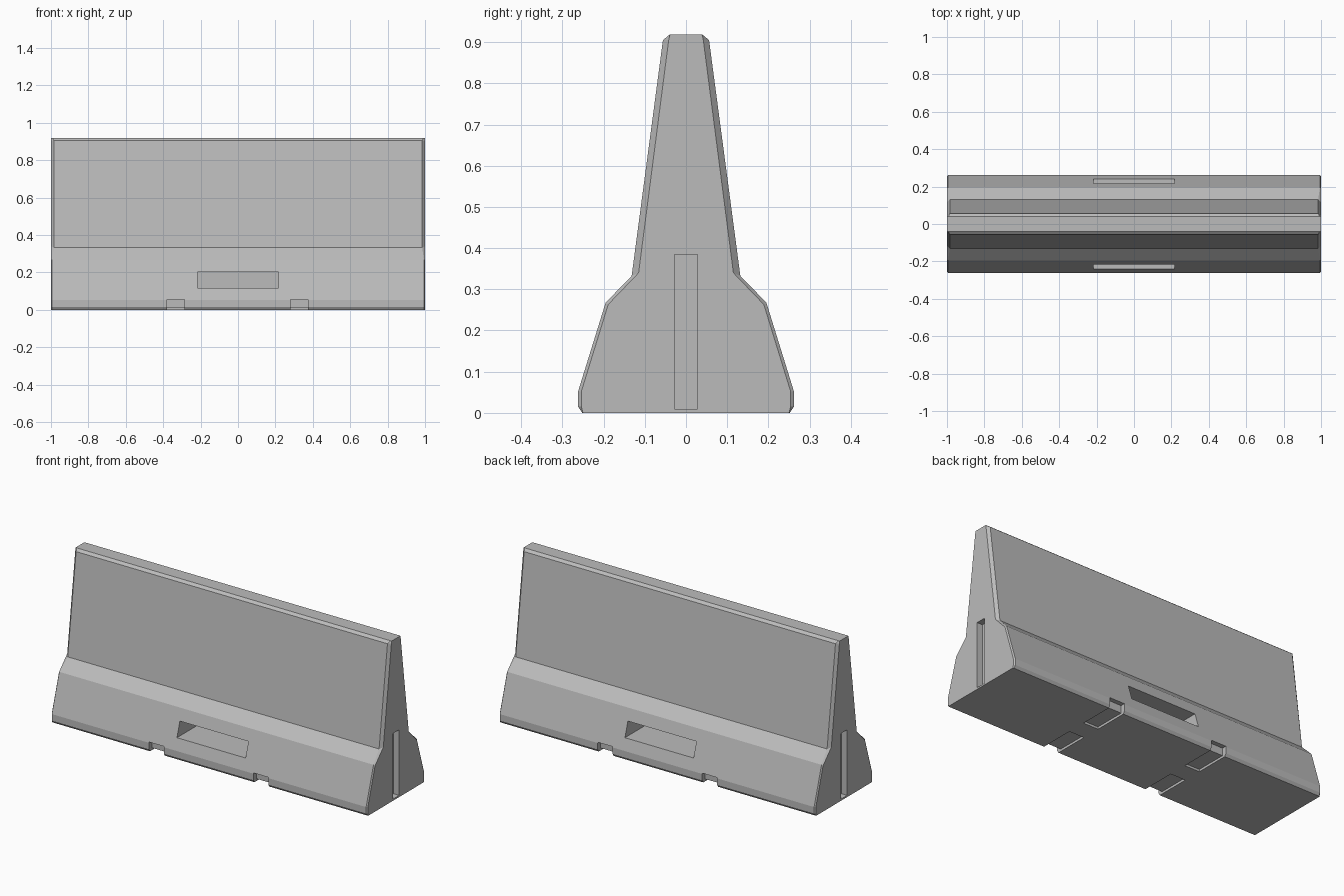
import bpy, bmesh

if "Cube" in bpy.data.objects:
    bpy.data.objects.remove(bpy.data.objects["Cube"])

concrete = bpy.data.materials.new("concrete grey")
concrete.diffuse_color = (0.5, 0.5, 0.5, 1)
concrete.use_nodes = True
concrete.node_tree.nodes["Principled BSDF"].inputs["Base Color"].default_value = concrete.diffuse_color

# Half profile: (body y, z, end-face y, end-face z, chamfer length along x)
PROFILE = [
    (0.252, 0.000, 0.250, 0.000, 0.006),
    (0.262, 0.015, 0.254, 0.015, 0.006),
    (0.262, 0.052, 0.254, 0.052, 0.006),
    (0.195, 0.268, 0.189, 0.263, 0.006),
    (0.132, 0.332, 0.115, 0.340, 0.015),
    (0.056, 0.905, 0.042, 0.905, 0.015),
    (0.040, 0.918, 0.039, 0.918, 0.008),
]


def section(bm, side, end):
    """One closed ring: the end face outline, or the body outline behind its chamfer."""
    def vert(p, s):
        if end:
            return bm.verts.new((side, s * p[2], p[3]))
        return bm.verts.new((side * (1 - p[4]), s * p[0], p[1]))
    return [vert(p, 1) for p in PROFILE] + [vert(p, -1) for p in reversed(PROFILE)]


# Barrier body lofted from end to end
bm = bmesh.new()
rings = [section(bm, -1, True), section(bm, -1, False),
         section(bm, 1, False), section(bm, 1, True)]
for a, b in zip(rings, rings[1:]):
    for i in range(len(a)):
        j = (i + 1) % len(a)
        bm.faces.new((a[i], a[j], b[j], b[i]))
bm.faces.new(rings[0])
bm.faces.new(rings[-1])
bmesh.ops.recalc_face_normals(bm, faces=bm.faces)
mesh = bpy.data.meshes.new("barrier_body")
bm.to_mesh(mesh)
bm.free()
body = bpy.data.objects.new("barrier_body", mesh)
bpy.context.collection.objects.link(body)
mesh.materials.append(concrete)
bpy.context.view_layer.objects.active = body


def cut(name, x, y, z):
    """Subtract a box given by its x, y and z ranges."""
    lo, hi = zip(*(sorted(r) for r in (x, y, z)))
    bpy.ops.mesh.primitive_cube_add(size=1, location=[(a + b) / 2 for a, b in zip(lo, hi)])
    box = bpy.context.object
    box.name = name
    box.scale = [b - a for a, b in zip(lo, hi)]
    box.hide_render = True
    box.data.materials.append(concrete)
    bpy.context.view_layer.objects.active = body
    mod = body.modifiers.new(name, 'BOOLEAN')
    mod.operation = 'DIFFERENCE'
    mod.solver = 'EXACT'
    mod.object = box
    bpy.ops.object.modifier_apply(modifier=name)
    bpy.data.objects.remove(box)


for s in (-1, 1):
    # Connector slot in each end
    cut("end_slot", (s * 0.965, s * 1.1), (-0.028, 0.028), (0.01, 0.385))
    # Deep lifting pocket in each side
    cut("side_pocket", (-0.217, 0.217), (s * 0.05, s * 0.4), (0.117, 0.202))
    for cx in (-0.333, 0.328):
        # Drain notch at the foot, with a shallow groove running under the base
        cut("foot_notch", (cx - 0.047, cx + 0.047), (s * 0.235, s * 0.4), (-0.1, 0.056))
        cut("base_groove", (cx - 0.047, cx + 0.047), (s * 0.055, s * 0.3), (-0.1, 0.013))
